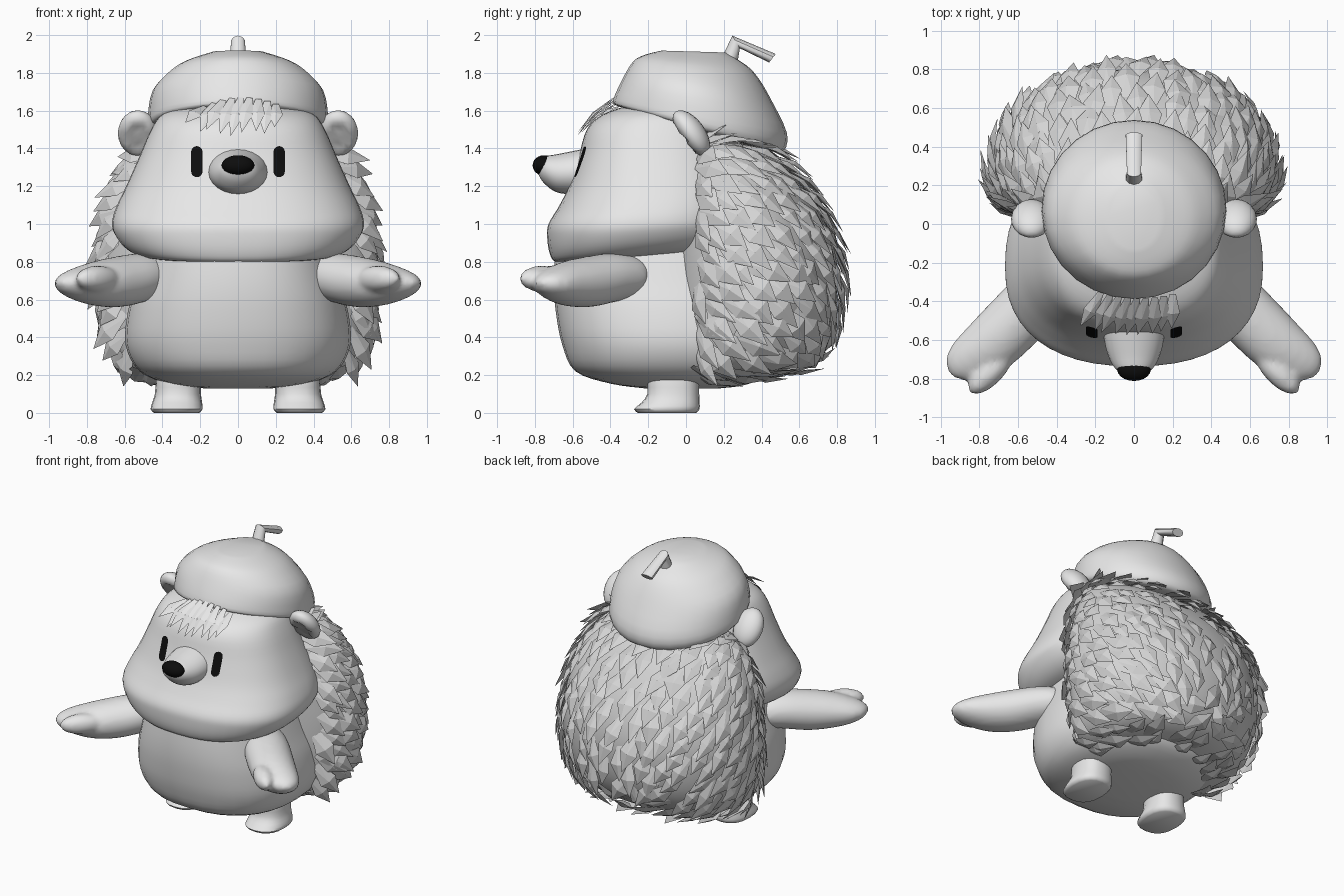
import bpy, bmesh, math, random
from mathutils import Vector, Matrix
from mathutils.bvhtree import BVHTree

if "Cube" in bpy.data.objects:
    bpy.data.objects.remove(bpy.data.objects["Cube"])

random.seed(4)


def material(name, v):
    m = bpy.data.materials.new(name)
    m.diffuse_color = (v, v, v, 1)
    m.use_nodes = True
    m.node_tree.nodes["Principled BSDF"].inputs["Base Color"].default_value = m.diffuse_color
    return m


GREY = material("light grey", 0.8)
QUILL = material("quill grey", 0.66)
BLACK = material("black", 0.004)


def make(name, verts, faces, mat, smooth=True):
    me = bpy.data.meshes.new(name)
    me.from_pydata([tuple(v) for v in verts], [], faces)
    bm = bmesh.new()
    bm.from_mesh(me)
    bmesh.ops.recalc_face_normals(bm, faces=bm.faces)
    bm.to_mesh(me)
    bm.free()
    me.materials.append(mat)
    ob = bpy.data.objects.new(name, me)
    bpy.context.collection.objects.link(ob)
    if smooth:
        bpy.ops.object.select_all(action='DESELECT')
        ob.select_set(True)
        bpy.context.view_layer.objects.active = ob
        bpy.ops.object.shade_smooth_by_angle(angle=math.radians(50))
    return ob


def mirrored(ob, name):
    me = ob.data.copy()
    me.transform(Matrix.Scale(-1, 4, (1, 0, 0)))
    me.flip_normals()
    new = bpy.data.objects.new(name, me)
    bpy.context.collection.objects.link(new)
    return new


# A ring is (half width, y and z of one end, y and z of the other end, x shift)
def ring_at(rings, u):
    i = min(int(u), len(rings) - 2)
    t = u - i
    p = [rings[max(0, min(len(rings) - 1, i + d))] for d in (-1, 0, 1, 2)]
    return [b + 0.5 * t * (c - a + t * (2*a - 5*b + 4*c - d + t * (3*(b - c) + d - a)))
            for a, b, c, d in zip(*p)]


def ring_point(r, a, n=2.0, k=0.5):
    s, c = math.sin(a), math.cos(a)
    s = math.copysign(abs(s) ** (2 / n), s)
    c = math.copysign(abs(c) ** (2 / n), c)
    m = k + c * (k if c < 0 else 1 - k)
    return Vector((r[5] + r[0] * s, r[1] + (r[3] - r[1]) * m, r[2] + (r[4] - r[2]) * m))


def loft(name, rings, mat=GREY, seg=32, sub=4, n=2.0, k=0.5):
    rings = [tuple(r) + (0,) * (6 - len(r)) for r in rings]
    rows = (len(rings) - 1) * sub + 1
    verts = [ring_point(ring_at(rings, i / sub), 2 * math.pi * j / seg, n, k)
             for i in range(rows) for j in range(seg)]
    faces = [(i*seg + j, i*seg + (j+1) % seg, (i+1)*seg + (j+1) % seg, (i+1)*seg + j)
             for i in range(rows - 1) for j in range(seg)]
    faces += [list(range(seg)), list(range((rows - 1) * seg, rows * seg))]
    return make(name, verts, faces, mat)


def ellipsoid(name, centre, radii, mat=GREY, tilt=0.0, edit=None):
    bm = bmesh.new()
    bmesh.ops.create_uvsphere(bm, u_segments=20, v_segments=12, radius=1)
    if edit:
        for v in bm.verts:
            edit(v.co)
    M = Matrix.Translation(centre) @ Matrix.Rotation(tilt, 4, 'X') @ Matrix.Diagonal((*radii, 1))
    verts = [M @ v.co for v in bm.verts]
    faces = [[v.index for v in f.verts] for f in bm.faces]
    bm.free()
    return make(name, verts, faces, mat)


def add_leaf(verts, faces, root, tip, normal, width):
    # pointed blade with a raised ridge and a flat underside
    side = (tip - root).cross(normal).normalized() * width / 2
    mid = root.lerp(tip, 0.5) + normal * width * 0.12
    b = len(verts)
    verts += [root - side * 0.4, root + side * 0.4, mid - side, mid + side,
              mid + normal * width * 0.15, tip]
    faces += [[b + i for i in f] for f in
              ((0, 1, 4), (0, 4, 2), (1, 3, 4), (2, 4, 5), (4, 3, 5), (0, 2, 3, 1), (2, 5, 3))]


# Torso and head
loft("torso", [(.18, -.22, .13, .18, .13), (.36, -.40, .155, .32, .15), (.52, -.585, .22, .46, .22),
               (.595, -.655, .36, .52, .36), (.582, -.69, .54, .52, .54),
               (.535, -.70, .70, .46, .70), (.48, -.69, .88, .4, .88)], n=2.35)
head = loft("head", [(.40, -.60, .80, .26, .85), (.53, -.69, .80, .32, .89),
                     (.61, -.722, .845, .35, .94), (.66, -.735, .93, .36, 1.0),
                     (.665, -.728, 1.0, .36, 1.05),
                     (.64, -.675, 1.09, .36, 1.11), (.592, -.62, 1.2, .35, 1.2),
                     (.525, -.57, 1.35, .3, 1.35), (.46, -.525, 1.5, .26, 1.5),
                     (.40, -.44, 1.58, .22, 1.58), (.28, -.30, 1.63, .15, 1.63)],
            seg=48, n=2.35, k=.47)

# Snout and nose
loft("snout", [(.16, -.48, 1.41, -.48, 1.14), (.155, -.58, 1.39, -.60, 1.155),
               (.132, -.68, 1.37, -.69, 1.17), (.09, -.755, 1.355, -.755, 1.22),
               (.03, -.785, 1.32, -.785, 1.27)], seg=24)
ellipsoid("nose", (0, -.752, 1.31), (.087, .06, .054), BLACK)

# Eyes: thin rounded plates laid on the face
tree = BVHTree.FromPolygons([v.co for v in head.data.vertices],
                            [list(p.vertices) for p in head.data.polygons])
ev, ef = [], []
ROWS, HALF_H, HALF_W = 16, .082, .03
for i in range(ROWS + 1):
    z = -HALF_H * math.cos(math.pi * i / ROWS)
    over = max(0, abs(z) - (HALF_H - HALF_W)) / HALF_W
    w = max(.003, HALF_W * math.sqrt(max(0, 1 - over * over)))
    for x in (-w, 0, w):
        hit = tree.ray_cast(Vector((.218 + x, -2, 1.33 + z)), Vector((0, 1, 0)))[0]
        ev.append(hit + Vector((0, -.006, 0)))
for i in range(ROWS):
    for j in (0, 1):
        a = i * 3 + j
        ef.append((a, a + 1, a + 4, a + 3))
eye = make("right_eye", ev, ef, BLACK)
if eye.data.polygons[0].normal.y > 0:
    eye.data.flip_normals()
mirrored(eye, "left_eye")


# Ears, flattened with a shallow dish on the front side
def dish(co):
    if co.y < 0:
        co.y *= .8 if math.hypot(co.x, co.z) > .6 else .5


ear = ellipsoid("right_ear", (.53, .025, 1.48), (.106, .076, .14), tilt=math.radians(36), edit=dish)
mirrored(ear, "left_ear")

# Cap with bent stem
loft("cap", [(.38, -.31, 1.61, .43, 1.39), (.465, -.375, 1.63, .515, 1.385),
             (.477, -.385, 1.66, .535, 1.48), (.45, -.335, 1.77, .455, 1.65),
             (.35, -.28, 1.86, .385, 1.77), (.26, -.22, 1.895, .32, 1.84),
             (.13, -.13, 1.918, .21, 1.908)], sub=3, seg=28)
loft("cap_stem", [(.045, .19, 1.88, .275, 1.87), (.038, .245, 1.997, .285, 1.93),
                  (.045, .475, 1.90, .44, 1.855)], seg=10, sub=1)

# Arms with thumbs, built along -y, blended into one skin and swung outwards
arm = loft("right_arm", [(w, y, top, y, low, cx) for w, y, top, low, cx in (
    (.08, .11, .79, .65, .01), (.13, .06, .83, .61, .01), (.155, -.08, .845, .585, 0),
    (.157, -.24, .83, .56, 0), (.15, -.40, .805, .565, .005), (.125, -.53, .77, .595, .025),
    (.08, -.615, .735, .635, .04), (.02, -.655, .70, .675, .04))], seg=24)
thumb = ellipsoid("thumb", (-.09, -.50, .71), (.07, .155, .07))
bm = bmesh.new()
bm.from_mesh(arm.data)
bm.from_mesh(thumb.data)
bm.to_mesh(arm.data)
bm.free()
bpy.data.objects.remove(thumb)
remesh = arm.modifiers.new("blend", 'REMESH')
remesh.mode, remesh.voxel_size, remesh.use_smooth_shade = 'VOXEL', .018, True
soften = arm.modifiers.new("soften", 'SMOOTH')
soften.factor, soften.iterations = .5, 6
blended = bpy.data.meshes.new_from_object(arm.evaluated_get(bpy.context.evaluated_depsgraph_get()))
arm.modifiers.clear()
arm.data = blended
arm.data.transform(Matrix.Translation((.46, -.34, 0)) @ Matrix.Rotation(math.radians(44), 4, 'Z'))
mirrored(arm, "left_arm")

# Legs with short toes
leg = loft("right_leg", [(.12, -.255, 0, .055, 0, .325), (.138, -.275, .02, .072, .02, .325),
                         (.132, -.235, .055, .072, .055, .322), (.122, -.205, .10, .07, .10, .318),
                         (.118, -.205, .18, .068, .18, .315), (.10, -.18, .30, .05, .30, .31)],
           seg=20, sub=2, n=2.4)
mirrored(leg, "left_leg")

# Back shell under the quills
SHELL = [(.45, -.02, .17, .46, .23), (.58, -.1, .22, .64, .28), (.66, -.1, .36, .73, .38),
         (.695, -.1, .50, .78, .50), (.715, -.1, .64, .80, .64), (.72, -.1, .78, .80, .78),
         (.705, -.1, .92, .77, .92), (.68, -.1, 1.06, .71, 1.06), (.64, -.08, 1.18, .63, 1.18),
         (.58, -.05, 1.30, .53, 1.30), (.50, 0, 1.39, .41, 1.39), (.36, .05, 1.43, .28, 1.43)]
SHELL = [r + (0,) for r in SHELL]
loft("back_shell", SHELL, QUILL, sub=2, n=2.1, k=.4)


# Quills: staggered rows of blades pointing backwards and down
def shell_point(u, a):
    return ring_point(ring_at(SHELL, u), a, 2.1, .4)


qv, qf = [], []
QROWS = 17
for row in range(QROWS):
    u = (len(SHELL) - 1) * row / (QROWS - 1)
    count = max(10, int(ring_at(SHELL, u)[0] * 38))
    for col in range(count):
        a = 2 * math.pi * (col + .5 * (row % 2) + random.uniform(-.25, .25)) / count
        p = shell_point(u, a)
        if p.y < .06:
            continue
        lo, hi = max(0, u - .1), min(len(SHELL) - 1, u + .1)
        normal = (shell_point(u, a - .05) - shell_point(u, a + .05)).cross(
            shell_point(hi, a) - shell_point(lo, a)).normalized()
        if normal.dot(p - Vector((0, .25, .75))) < 0:
            normal.negate()
        flow = Vector((random.uniform(-.2, .2), .75, -.6 + random.uniform(-.2, .2)))
        flow = (flow - normal * flow.dot(normal)).normalized()
        heading = (flow + normal * random.uniform(.16, .34)).normalized()
        length = random.uniform(.21, .29)
        root = p - flow * min(length * .45, p.y - .02) - normal * .012
        tip = root + heading * length
        tip.z = max(tip.z, .14)
        add_leaf(qv, qf, root, tip, normal, random.uniform(.10, .14))
make("quills", qv, qf, QUILL, smooth=False)

# Fringe of locks over the cap brim
fv, ff = [], []
for i in range(9):
    x = -.25 + .058 * i
    drop = 1 - (x / .3) ** 2
    root = Vector((x * .8 + .03, -.385 + .5 * x * x, 1.60 + .07 * drop))
    tip = Vector((x - .02 + random.uniform(-.02, .02), -.51 - .065 * drop,
                  1.54 - .06 * drop + random.uniform(-.02, .02)))
    add_leaf(fv, ff, root, tip, Vector((0, -.7, .7)), .08)
make("fringe", fv, ff, GREY, smooth=False)
